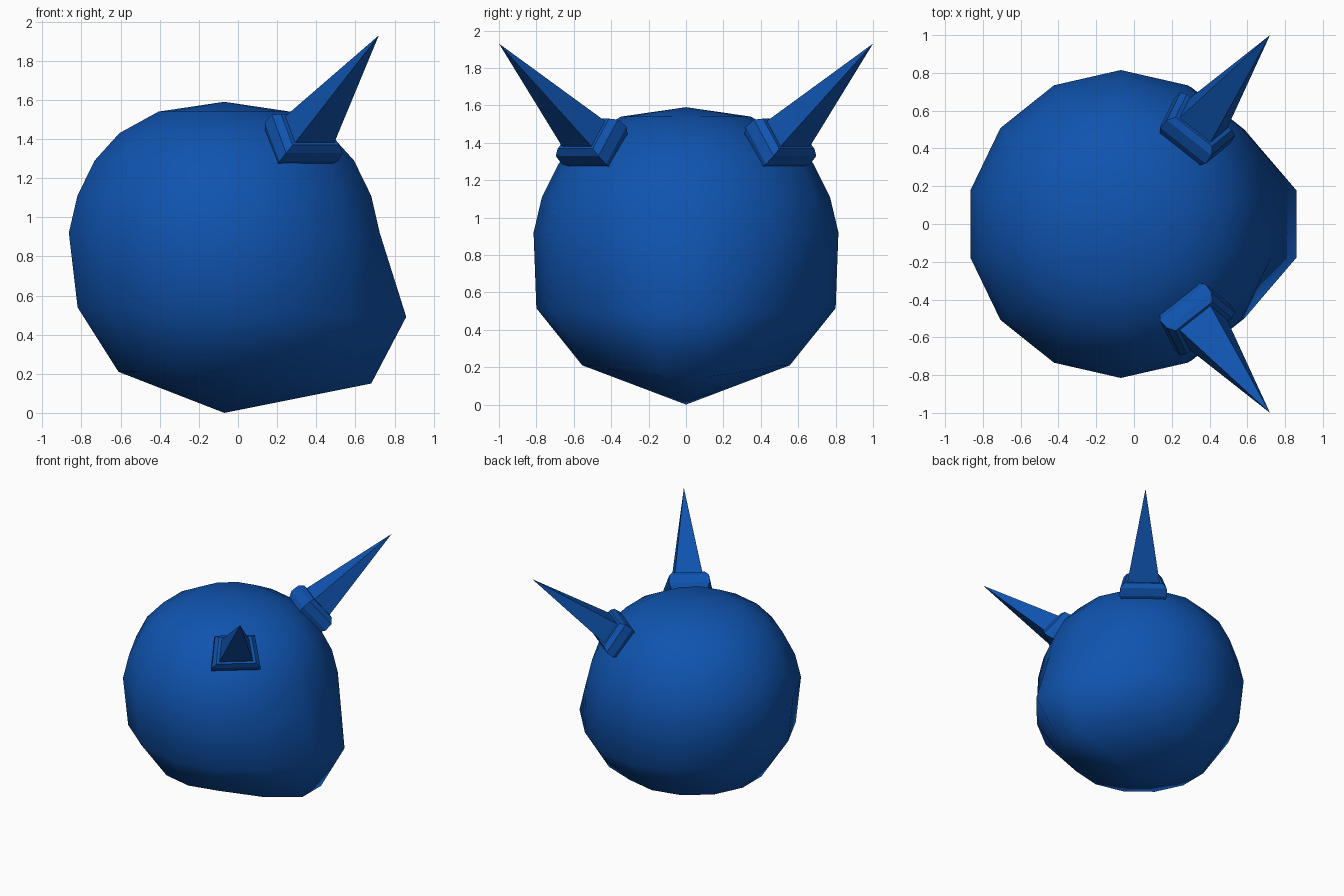
import bpy, bmesh, math
from mathutils import Vector

cube = bpy.data.objects.get("Cube")
if cube:
    bpy.data.objects.remove(cube, do_unlink=True)

blue = bpy.data.materials.new("deep_blue")
blue.use_nodes = True
colour = (0.005, 0.088, 0.43, 1)
blue.diffuse_color = colour
blue.node_tree.nodes["Principled BSDF"].inputs["Base Color"].default_value = colour


def loft(bm, rings, start=None, end=None):
    """Skin a list of point rings, closing each end with a tip point or a flat cap."""
    loops = [[bm.verts.new(p) for p in ring] for ring in rings]
    n = len(loops[0])
    for a, b in zip(loops, loops[1:]):
        for i in range(n):
            bm.faces.new((a[i], a[(i + 1) % n], b[(i + 1) % n], b[i]))
    for loop, tip in ((loops[0], start), (loops[-1], end)):
        if tip is None:
            bm.faces.new(loop)
        else:
            v = bm.verts.new(tip)
            for i in range(n):
                bm.faces.new((loop[i], loop[(i + 1) % n], v))


def finish(name, bm, smooth):
    bmesh.ops.recalc_face_normals(bm, faces=bm.faces)
    mesh = bpy.data.meshes.new(name)
    bm.to_mesh(mesh)
    bm.free()
    for f in mesh.polygons:
        f.use_smooth = smooth
    mesh.materials.append(blue)
    obj = bpy.data.objects.new(name, mesh)
    bpy.context.collection.objects.link(obj)


# Head: a faceted ball whose two lowest rings push forward into a jaw
SIDES = 14
CX = -0.07


def head_ring(z, r, shift=0, tilt=0, push=0, drop=0, cheek=0):
    pts = []
    for i in range(SIDES):
        a = 2 * math.pi * (i + 0.5) / SIDES
        c = math.cos(a)
        w = 1 if c > 0.9 else cheek if c > 0.7 else 0
        pts.append((CX + shift + r * c + push * w, r * math.sin(a),
                    z - tilt * c - drop * w))
    return pts


head = bmesh.new()
loft(head, [
    head_ring(0.21, 0.555, push=0.21, drop=0.06, cheek=0.5),
    head_ring(0.515, 0.80, shift=0.03, tilt=0.025, push=0.12),
    head_ring(0.92, 0.815),
    head_ring(1.11, 0.77),
    head_ring(1.29, 0.68),
    head_ring(1.43, 0.55),
    head_ring(1.54, 0.345),
], start=(CX, 0, 0), end=(CX, 0, 1.59))
finish("head", head, True)

# Horns: a bevelled collar plate with a four-sided spike, one on each side
for side, label in ((-1, "right"), (1, "left")):
    base = Vector((0.31, 0.48 * side, 1.385))
    tip = Vector((0.72, 1.0 * side, 1.93))
    axis = (tip - base).normalized()
    across = Vector((0, 0, 1)).cross(axis).normalized()
    up = axis.cross(across)

    def horn_ring(t, s):
        corners = ((-0.19, -0.13), (0.19, -0.13), (0.155, 0.13), (-0.155, 0.13))
        return [base + axis * t + across * x * s + up * y * s for x, y in corners]

    collar = bmesh.new()
    loft(collar, [horn_ring(-0.07, 0.8), horn_ring(0, 1),
                  horn_ring(0.065, 0.97), horn_ring(0.1, 0.8)])
    finish(label + "_horn_collar", collar, False)

    spike = bmesh.new()
    loft(spike, [horn_ring(0.09, 0.68)], end=tip)
    finish(label + "_horn_spike", spike, False)
